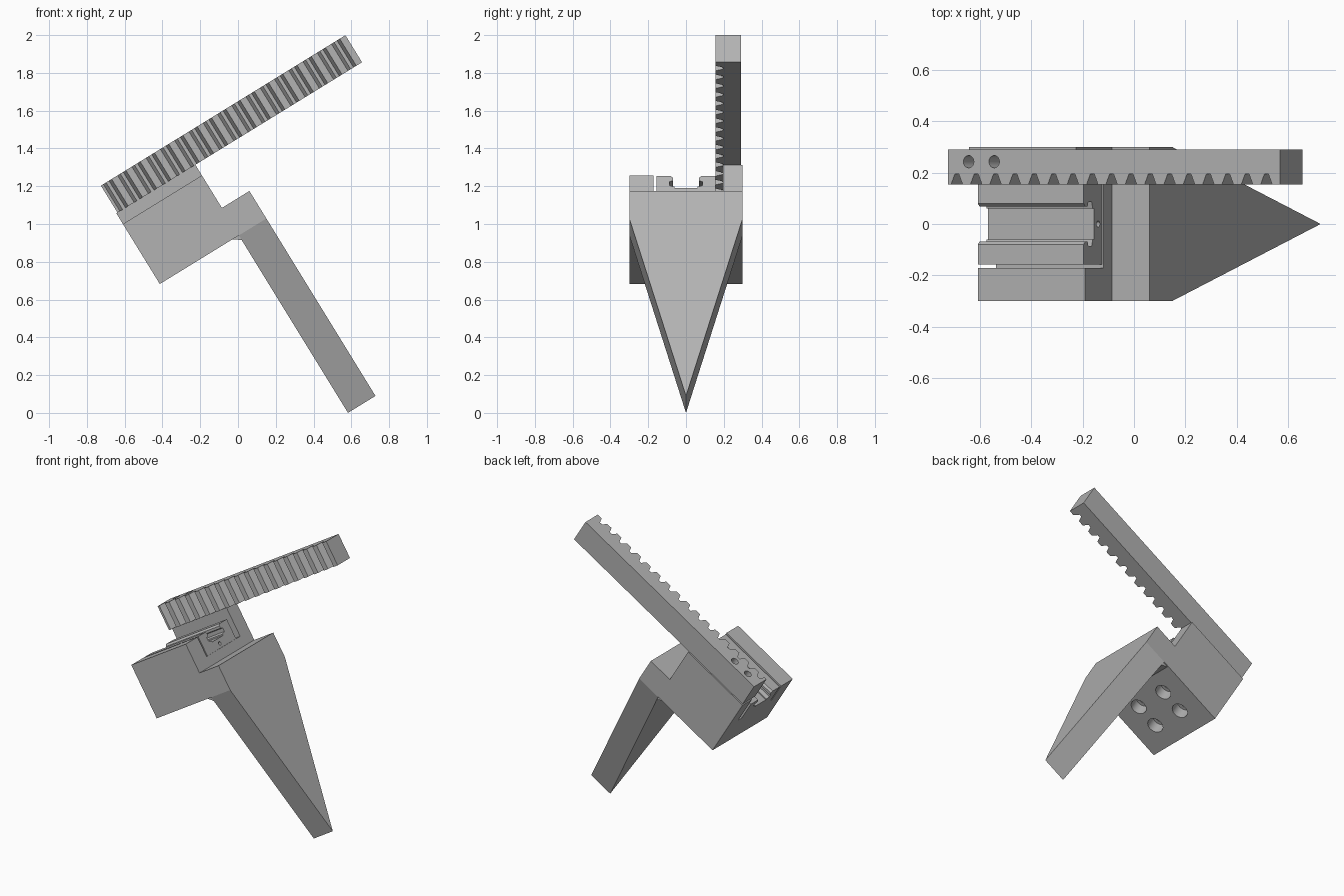
import bpy
import bmesh
import math
from mathutils import Matrix, Vector

if "Cube" in bpy.data.objects:
    bpy.data.objects.remove(bpy.data.objects["Cube"])

# Everything is modelled upright, then tilted about the y axis
TILT = Matrix.Rotation(math.radians(-31.6), 4, 'Y')

grey = bpy.data.materials.new("plain_grey")
grey.use_nodes = True
COLOUR = (0.45, 0.45, 0.45, 1.0)
grey.diffuse_color = COLOUR
grey.node_tree.nodes["Principled BSDF"].inputs["Base Color"].default_value = COLOUR


def finish(name, bm):
    bmesh.ops.recalc_face_normals(bm, faces=bm.faces)
    mesh = bpy.data.meshes.new(name)
    bm.to_mesh(mesh)
    bm.free()
    mesh.materials.append(grey)
    obj = bpy.data.objects.new(name, mesh)
    bpy.context.collection.objects.link(obj)
    obj.matrix_world = TILT
    return obj


def prism(name, profile, axis, start, end):
    """Extrude a 2D profile along one axis (0, 1 or 2)."""
    bm = bmesh.new()
    verts = []
    for p in profile:
        co = list(p)
        co.insert(axis, start)
        verts.append(bm.verts.new(co))
    face = bm.faces.new(verts)
    out = bmesh.ops.extrude_face_region(bm, geom=[face])
    moved = [v for v in out["geom"] if isinstance(v, bmesh.types.BMVert)]
    shift = Vector((0, 0, 0))
    shift[axis] = end - start
    bmesh.ops.translate(bm, verts=moved, vec=shift)
    return finish(name, bm)


def drill(obj, centre, radius, depth, axis='Z'):
    """Cut a round hole centred on a point."""
    bm = bmesh.new()
    spin = Matrix.Rotation(math.pi / 2, 4, 'Y') if axis == 'X' else Matrix()
    bmesh.ops.create_cone(bm, cap_ends=True, segments=24, radius1=radius,
                          radius2=radius, depth=depth,
                          matrix=Matrix.Translation(centre) @ spin)
    cutter = finish("hole_cutter", bm)
    cutter.hide_render = True
    mod = obj.modifiers.new("hole", 'BOOLEAN')
    mod.operation = 'DIFFERENCE'
    mod.solver = 'EXACT'
    mod.object = cutter
    bpy.context.view_layer.objects.active = obj
    bpy.ops.object.modifier_apply(modifier=mod.name)
    bpy.data.objects.remove(cutter)


# Base block: open pocket along the top and a raised rack seat at the back
FLOOR, DECK, SEAT, UNDER = 1.035, 1.171, 1.237, 0.798
base = prism("base_block", [
    (-0.3, UNDER), (0.3, UNDER), (0.3, SEAT), (0.195, SEAT),
    (0.195, FLOOR), (-0.172, FLOOR), (-0.172, DECK), (-0.3, DECK)],
    0, 0.005, 0.496)

# Counterbored screw holes in the underside
for u in (0.168, 0.328):
    for y in (-0.12, 0.12):
        drill(base, (u, y, UNDER), 0.052, 0.16)
        drill(base, (u, y, UNDER + 0.1), 0.03, 0.2)

# Sliding carriage with an undercut channel, mirrored about its middle
half = [(0.157, FLOOR), (0.157, DECK), (0.08, DECK), (0.068, 1.158),
        (0.068, 1.142), (0.088, 1.136), (0.088, 1.112), (0.06, 1.104),
        (0.06, 1.095)]
carriage = prism("carriage", half + [(-y, w) for y, w in reversed(half)],
                 0, 0.005, 0.49)
drill(carriage, (0.49, 0, 1.063), 0.012, 0.1, 'X')

# Pointed finger plate
prism("finger", [(0.3, 0.969), (-0.3, 0.969), (-0.3, UNDER),
                 (0, -0.305), (0.3, UNDER)], 0, 0.496, 0.667)

# Small wedge in the corner between base and finger
prism("corner_wedge", [(0.457, UNDER), (0.496, UNDER), (0.496, 0.769)],
      1, -0.292, 0.292)

# Toothed rack: tooth gaps are cut into the front edge of the profile
FIRST, PITCH, COUNT = 0.053, 0.0886, 17
TIP, ROOT = 0.155, 0.195
outline = [(0.012, 0.29), (0.012, TIP)]
for i in range(COUNT):
    mid = FIRST + i * PITCH
    outline += [(mid - 0.026, TIP), (mid - 0.009, ROOT),
                (mid + 0.009, ROOT), (mid + 0.026, TIP)]
outline += [(1.532, TIP), (1.532, 0.29)]
rack = prism("rack", outline, 2, SEAT, 1.405)

# Mounting holes through rack and seat
for u in (0.107, 0.224):
    for part in (rack, base):
        drill(part, (u, 0.243, 1.32), 0.024, 0.4)

# Soft hole walls, crisp edges elsewhere
bpy.ops.object.select_all(action='DESELECT')
for obj in (base, carriage, rack):
    obj.select_set(True)
bpy.context.view_layer.objects.active = base
bpy.ops.object.shade_smooth_by_angle(angle=math.radians(30))
